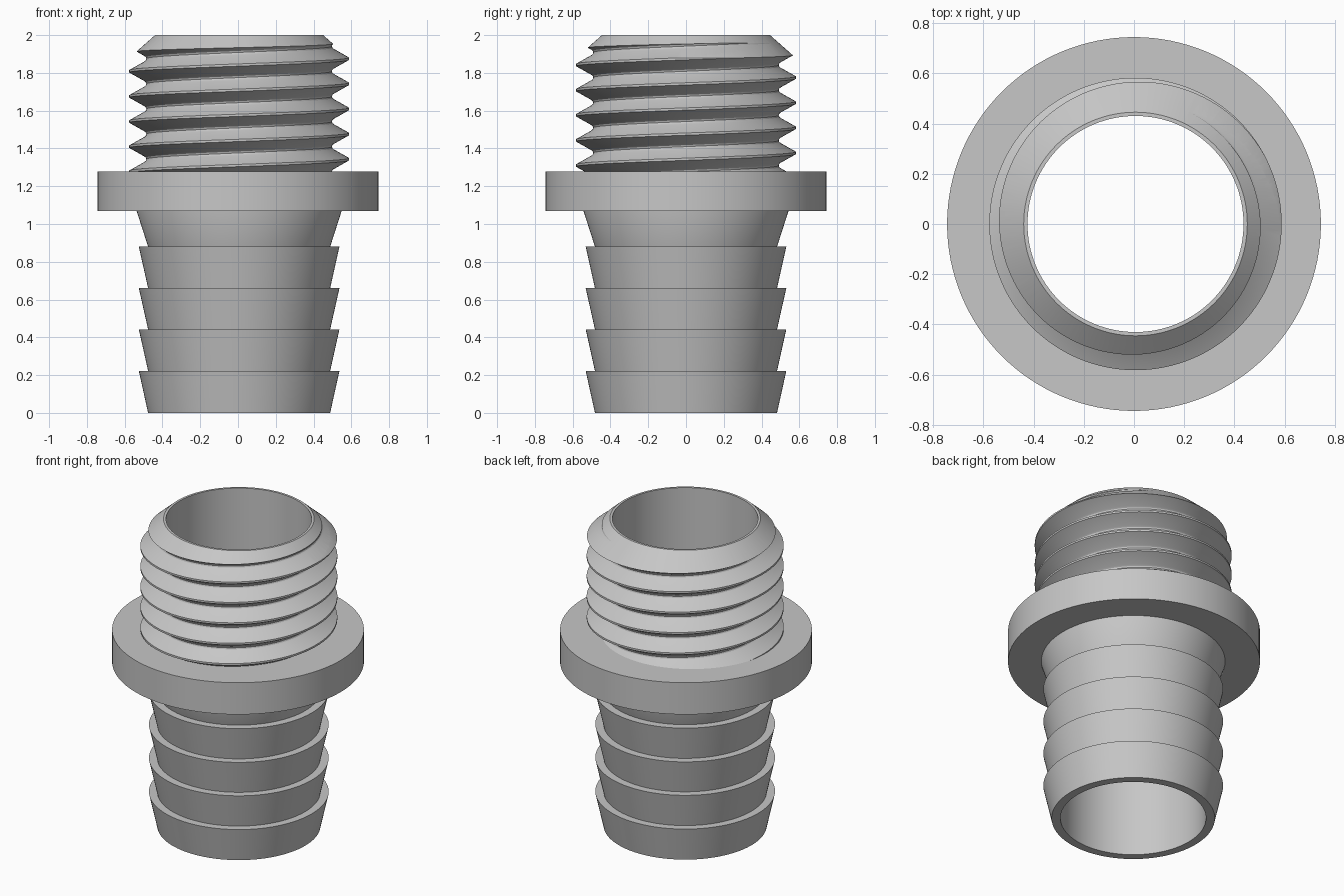
import bpy, bmesh, math

if "Cube" in bpy.data.objects:
    bpy.data.objects.remove(bpy.data.objects["Cube"])

SEG = 128            # sides of every round part
BORE = 0.43          # radius of the through hole
AXIS_X = 0.006       # slight offset of the pipe from the collar
PITCH = 0.133

grey = bpy.data.materials.new("plain grey")
grey.use_nodes = True
grey.diffuse_color = (0.57, 0.57, 0.57, 1)
grey.node_tree.nodes["Principled BSDF"].inputs["Base Color"].default_value = (0.57, 0.57, 0.57, 1)


def finish(bm, name, x=0.0):
    """Turn a bmesh into a grey object standing at x."""
    bmesh.ops.recalc_face_normals(bm, faces=bm.faces)
    mesh = bpy.data.meshes.new(name)
    bm.to_mesh(mesh)
    bm.free()
    obj = bpy.data.objects.new(name, mesh)
    obj.location.x = x
    mesh.materials.append(grey)
    bpy.context.collection.objects.link(obj)
    return obj


def smooth(obj):
    bpy.ops.object.select_all(action='DESELECT')
    obj.select_set(True)
    bpy.context.view_layer.objects.active = obj
    bpy.ops.object.shade_smooth_by_angle(angle=math.radians(22))


def lathe(name, profile, x=0.0):
    """Revolve a closed (radius, z) outline about the z axis."""
    bm = bmesh.new()
    rings = []
    for i in range(SEG):
        a = 2 * math.pi * i / SEG
        rings.append([bm.verts.new((r * math.cos(a), r * math.sin(a), z)) for r, z in profile])
    n = len(profile)
    for i in range(SEG):
        here, there = rings[i], rings[(i + 1) % SEG]
        for j in range(n):
            k = (j + 1) % n
            bm.faces.new((here[j], there[j], there[k], here[k]))
    return finish(bm, name, x)


# Hose tail: four barbs, then a flare into the collar
tail = [(BORE, 0)]
low = 0
for top in (0.222, 0.442, 0.66, 0.88):
    tail += [(0.482, low), (0.531, top)]
    low = top
tail += [(0.482, low), (0.543, 1.07), (0.543, 1.2), (BORE, 1.2)]
smooth(lathe("hose_tail", tail, AXIS_X))

# Collar
smooth(lathe("collar", [(0.46, 1.07), (0.744, 1.07), (0.744, 1.277), (0.46, 1.277)]))

# Threaded rod: one tooth profile swept as a helical ribbon
half = PITCH / 2
side = [(0.006, 0.582), (0.051, 0.502), (0.058, 0.494), (half, 0.491)]
tooth = [(-dz, r) for dz, r in reversed(side)] + side
bm = bmesh.new()
previous = None
start = 1.343 - 3 * PITCH
for i in range(SEG * 10 + 1):
    a = 2 * math.pi * i / SEG
    z = start + PITCH * i / SEG
    row = [bm.verts.new((r * math.cos(a), r * math.sin(a), z + dz)) for dz, r in tooth]
    if previous:
        for j in range(len(row) - 1):
            bm.faces.new((previous[j], row[j], row[j + 1], previous[j + 1]))
    previous = row
bmesh.ops.remove_doubles(bm, verts=bm.verts, dist=0.0005)

# Close both ends of the rod with fans
bottom = bm.verts.new((0, 0, start))
peak = bm.verts.new((0, 0, start + 10 * PITCH))
for e in [e for e in bm.edges if e.is_boundary]:
    centre = bottom if e.verts[0].co.z < 1.6 else peak
    bm.faces.new((e.verts[0], e.verts[1], centre))
thread = finish(bm, "threaded_end", AXIS_X)

# Trim the rod to a chamfered sleeve with the bore through it
sleeve = lathe("sleeve_cutter", [(BORE, 1.2), (0.7, 1.2), (0.7, 1.775), (0.445, 2), (BORE, 2)], AXIS_X)
sleeve.hide_render = True
trim = thread.modifiers.new("trim", 'BOOLEAN')
trim.operation = 'INTERSECT'
trim.solver = 'EXACT'
trim.object = sleeve
bpy.ops.object.select_all(action='DESELECT')
thread.select_set(True)
bpy.context.view_layer.objects.active = thread
bpy.ops.object.modifier_apply(modifier="trim")
bpy.data.objects.remove(sleeve)
smooth(thread)
